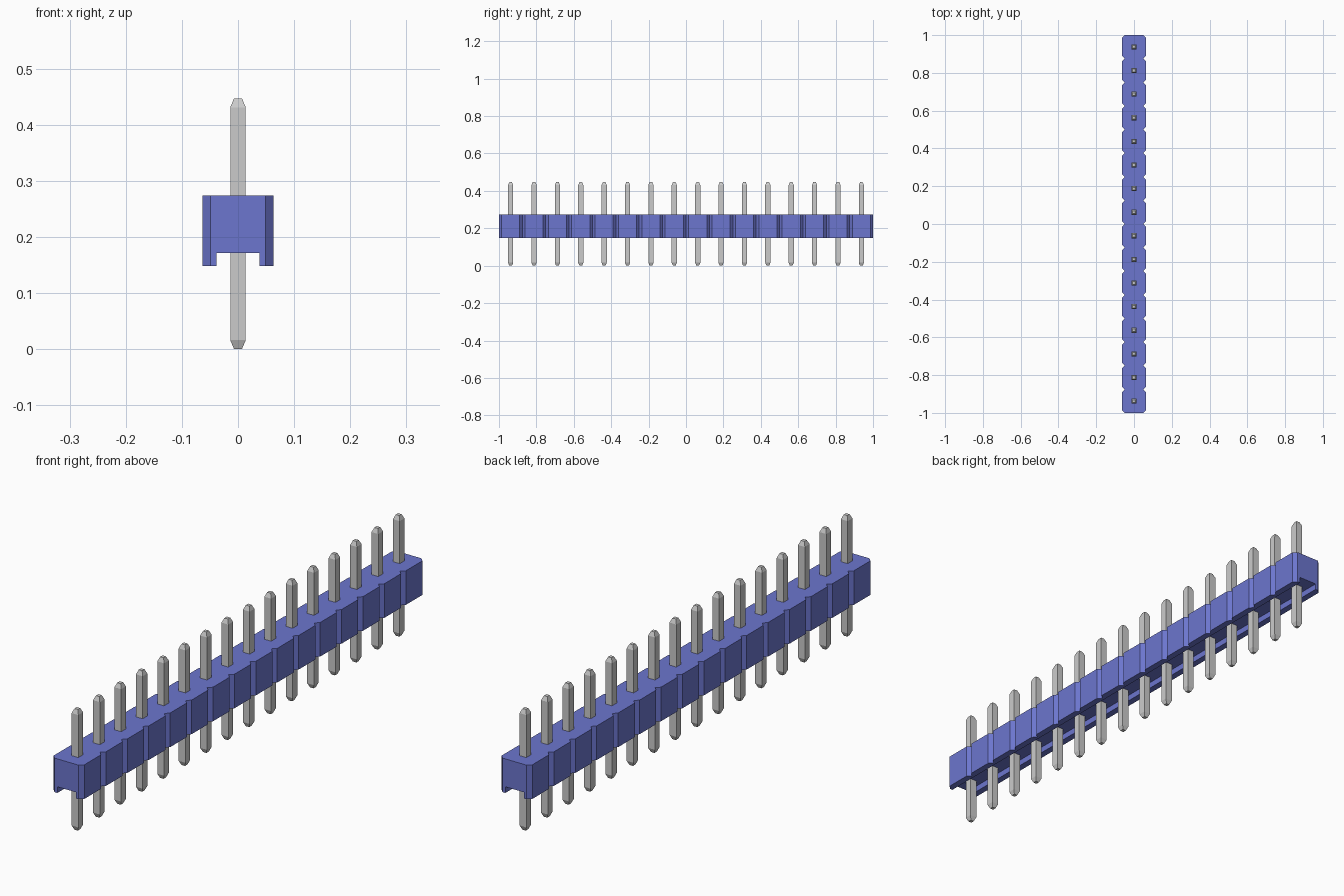
import bpy, bmesh

if "Cube" in bpy.data.objects:
    bpy.data.objects.remove(bpy.data.objects["Cube"])

COUNT, PITCH = 16, 0.125
Y0 = -COUNT * PITCH / 2


def material(name, color):
    m = bpy.data.materials.new(name)
    m.diffuse_color = color
    m.use_nodes = True
    m.node_tree.nodes["Principled BSDF"].inputs["Base Color"].default_value = m.diffuse_color
    return m


def loft(name, sections, mat=None):
    """Join equal-length point rings into a closed flat-shaded solid."""
    bm = bmesh.new()
    rings = [[bm.verts.new(p) for p in s] for s in sections]
    n = len(rings[0])
    for a, b in zip(rings, rings[1:]):
        for i in range(n):
            j = (i + 1) % n
            bm.faces.new((a[i], a[j], b[j], b[i]))
    bm.faces.new(rings[0])
    bm.faces.new(rings[-1])
    bmesh.ops.recalc_face_normals(bm, faces=bm.faces)
    mesh = bpy.data.meshes.new(name)
    bm.to_mesh(mesh)
    bm.free()
    if mat:
        mesh.materials.append(mat)
    ob = bpy.data.objects.new(name, mesh)
    bpy.context.collection.objects.link(ob)
    return ob


# Housing: channel-shaped profile, pinched in at every segment boundary
def channel(y, w, inner=0.038, bottom=0.148, roof=0.171, top=0.274):
    right = [(w, top), (w, bottom), (inner, bottom), (inner, roof)]
    outline = right + [(-x, z) for x, z in reversed(right)]
    return [(x, y, z) for x, z in outline]


wide, narrow, chamfer = 0.063, 0.049, 0.014
stations = [channel(Y0, narrow)]
for i in range(COUNT):
    y = Y0 + i * PITCH
    stations += [channel(y + chamfer, wide),
                 channel(y + PITCH - chamfer, wide),
                 channel(y + PITCH, narrow)]
loft("housing", stations, material("blue_plastic", (0.15, 0.18, 0.62, 1)))

# Pins: square posts with tapered tips at both ends
half, tip = 0.0138, 0.007
pin_profile = [(0, tip), (0.016, half), (0.431, half), (0.447, tip)]
for i in range(COUNT):
    rings = [[(-h, -h, z), (h, -h, z), (h, h, z), (-h, h, z)]
             for z, h in pin_profile]
    pin = loft(f"pin_{i + 1}", rings)
    pin.location.y = Y0 + (i + 0.5) * PITCH
